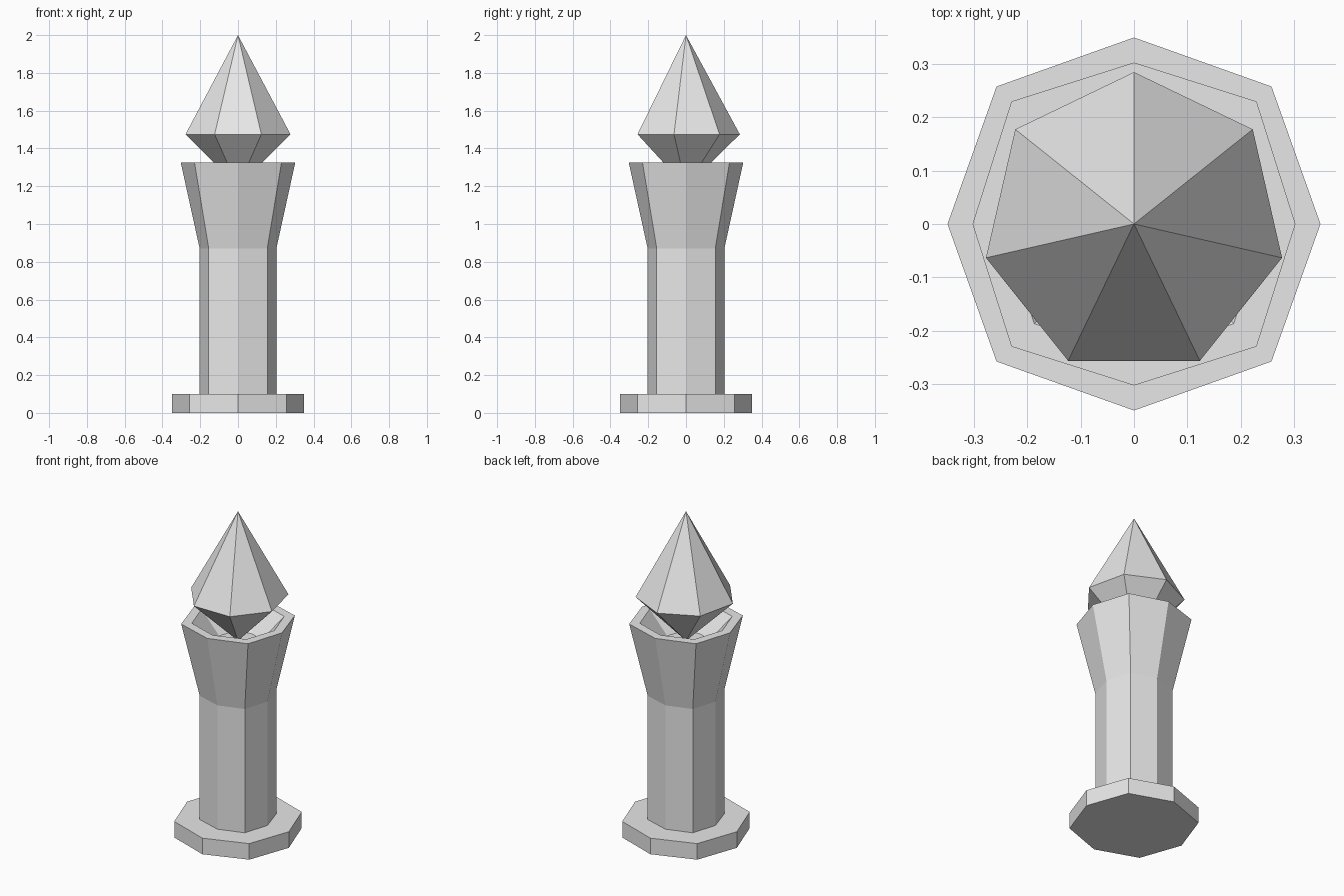
import bpy
import bmesh
import math

cube = bpy.data.objects.get("Cube")
if cube:
    bpy.data.objects.remove(cube, do_unlink=True)

stone = bpy.data.materials.new("pale_grey")
stone.use_nodes = True
GREY = (0.8, 0.8, 0.8, 1.0)
stone.diffuse_color = GREY
stone.node_tree.nodes["Principled BSDF"].inputs["Base Color"].default_value = GREY


def octagon(axial, diagonal, z):
    """Eight points: axial ones at a radius, corner ones at (+-diagonal, +-diagonal)."""
    points = []
    for i in range(8):
        angle = i * math.pi / 4
        radius = axial if i % 2 == 0 else diagonal * math.sqrt(2)
        points.append((radius * math.cos(angle), radius * math.sin(angle), z))
    return points


def heptagon(radius, z):
    """Seven points with one corner pointing to the back."""
    angles = [math.pi / 2 + i * math.tau / 7 for i in range(7)]
    return [(radius * math.cos(a), radius * math.sin(a), z) for a in angles]


def loft(name, rings):
    """Skin a stack of rings; single-point rings become tips, open ends are capped."""
    bm = bmesh.new()
    loops = [[bm.verts.new(p) for p in ring] for ring in rings]
    for low, high in zip(loops, loops[1:]):
        count = max(len(low), len(high))
        for i in range(count):
            j = (i + 1) % count
            corners = [low[i % len(low)], low[j % len(low)],
                       high[j % len(high)], high[i % len(high)]]
            bm.faces.new(list(dict.fromkeys(corners)))
    for end in (loops[0], loops[-1]):
        if len(end) > 2:
            bm.faces.new(end)
    bmesh.ops.recalc_face_normals(bm, faces=bm.faces)
    mesh = bpy.data.meshes.new(name)
    bm.to_mesh(mesh)
    bm.free()
    mesh.materials.append(stone)
    obj = bpy.data.objects.new(name, mesh)
    bpy.context.collection.objects.link(obj)
    return obj


# Wide foot slab
loft("base", [octagon(0.35, 0.258, 0), octagon(0.35, 0.258, 0.1)])

# Shaft flaring into a cup with a sunken bowl
loft("column_and_cup", [
    octagon(0.203, 0.155, 0.1),
    octagon(0.203, 0.155, 0.87),
    octagon(0.303, 0.23, 1.325),
    octagon(0.25, 0.187, 1.325),
    octagon(0.13, 0.097, 1.19),
])

# Faceted crystal standing on its point in the bowl
loft("crystal", [[(0, 0, 1.195)], heptagon(0.285, 1.475), [(0, 0, 2)]])
